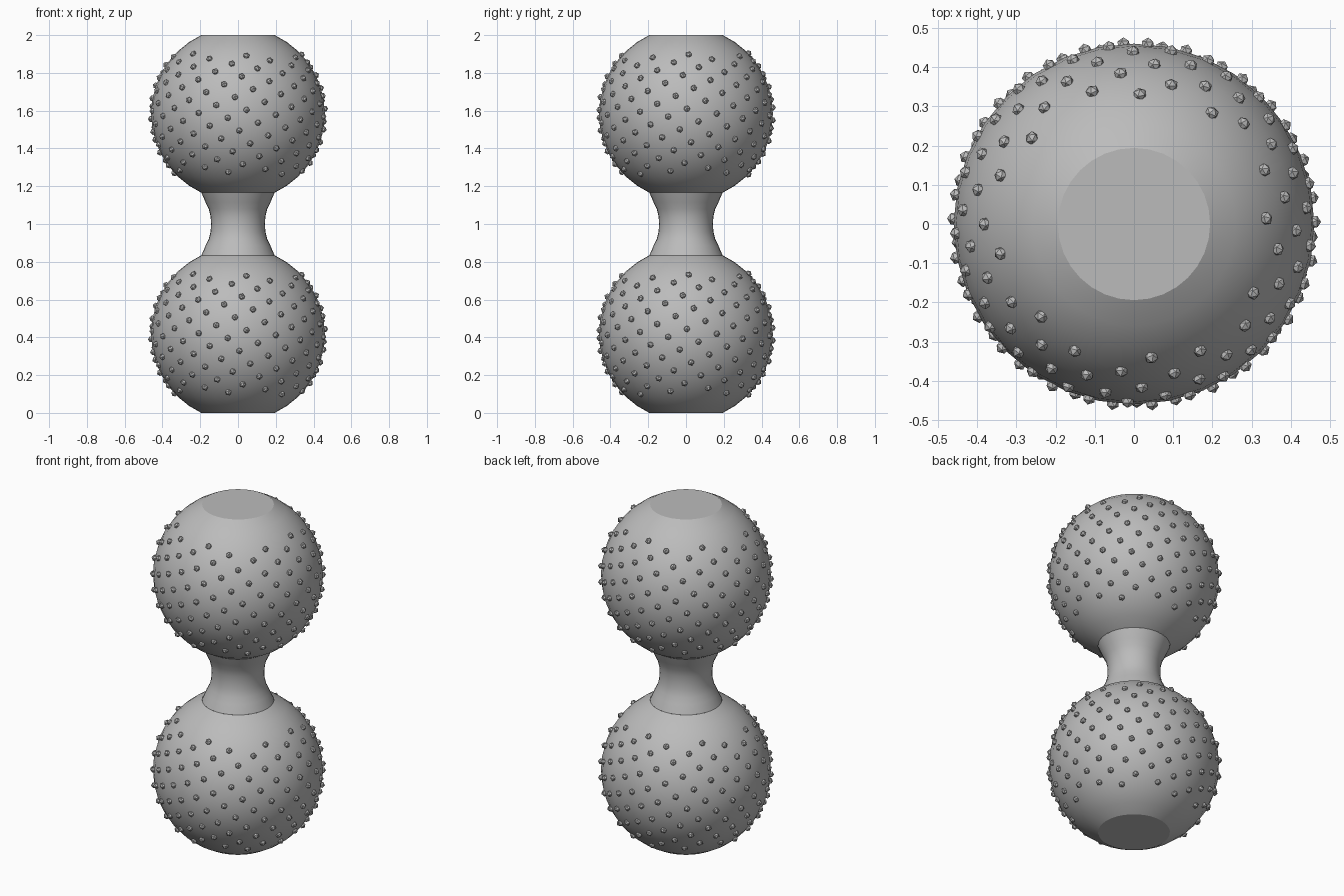
import bpy, bmesh, math
from mathutils import Matrix, Vector

if "Cube" in bpy.data.objects:
    bpy.data.objects.remove(bpy.data.objects["Cube"])

R = 0.46            # ball radius
CENTRE = 0.583      # ball centre distance from mid height
FLAT = 0.417        # distance from ball centre to its flat caps
MID = 1.0
SIDES = 32

grey = bpy.data.materials.new("grey")
grey.diffuse_color = (0.5, 0.5, 0.5, 1)
grey.use_nodes = True
grey.node_tree.nodes["Principled BSDF"].inputs["Base Color"].default_value = grey.diffuse_color


def finish(bm, name):
    mesh = bpy.data.meshes.new(name)
    bm.to_mesh(mesh)
    bm.free()
    obj = bpy.data.objects.new(name, mesh)
    bpy.context.collection.objects.link(obj)
    mesh.materials.append(grey)
    return obj


def lathe(name, profile, cap=None):
    """Revolve (radius, z) points around z; cap is the index of a ring to close."""
    bm = bmesh.new()
    rings = [[bm.verts.new((r * math.cos(a), r * math.sin(a), z))
              for a in (2 * math.pi * i / SIDES for i in range(SIDES))]
             for r, z in profile]
    for low, high in zip(rings, rings[1:]):
        for i in range(SIDES):
            j = (i + 1) % SIDES
            bm.faces.new((low[i], low[j], high[j], high[i]))
    if cap is not None:
        bm.faces.new(rings[cap] if cap else rings[0][::-1])
    obj = finish(bm, name)
    bpy.ops.object.select_all(action='DESELECT')
    bpy.context.view_layer.objects.active = obj
    obj.select_set(True)
    bpy.ops.object.shade_smooth_by_angle(angle=math.radians(24))
    return obj


def ball_profile(zc):
    top = math.asin(FLAT / R)
    angles = [top * (2 * k / 14 - 1) for k in range(15)]
    return [(R * math.cos(a), zc + R * math.sin(a)) for a in angles]


def studs(name, zc, count=200, z_first=0.32):
    """Small faceted studs spread over the ball in a golden-angle spiral."""
    bm = bmesh.new()
    golden = math.pi * (3 - math.sqrt(5))
    for i in range(count):
        z = z_first * (1 - 2 * i / (count - 1))
        a = math.radians(87.4) + i * golden
        r = math.sqrt(R * R - z * z)
        n = Vector((r * math.cos(a), r * math.sin(a), z))
        turn = n.to_track_quat('Z', 'Y').to_matrix().to_4x4()
        place = Matrix.Translation(n + Vector((0, 0, zc))) @ turn
        bmesh.ops.create_icosphere(bm, subdivisions=1, radius=0.018, matrix=place)
    return finish(bm, name)


# two balls with flat outer ends, open towards the neck
lathe("lower_ball", ball_profile(MID - CENTRE), cap=0)
lathe("upper_ball", ball_profile(MID + CENTRE), cap=-1)

# waisted neck between the balls
half = [(0.143, 0.0), (0.145, 0.04), (0.155, 0.08), (0.172, 0.115), (0.194, 0.166)]
neck = [(r, MID - z) for r, z in half[:0:-1]] + [(r, MID + z) for r, z in half]
lathe("neck", neck)

# studs on both balls
studs("lower_studs", MID - CENTRE)
studs("upper_studs", MID + CENTRE)
